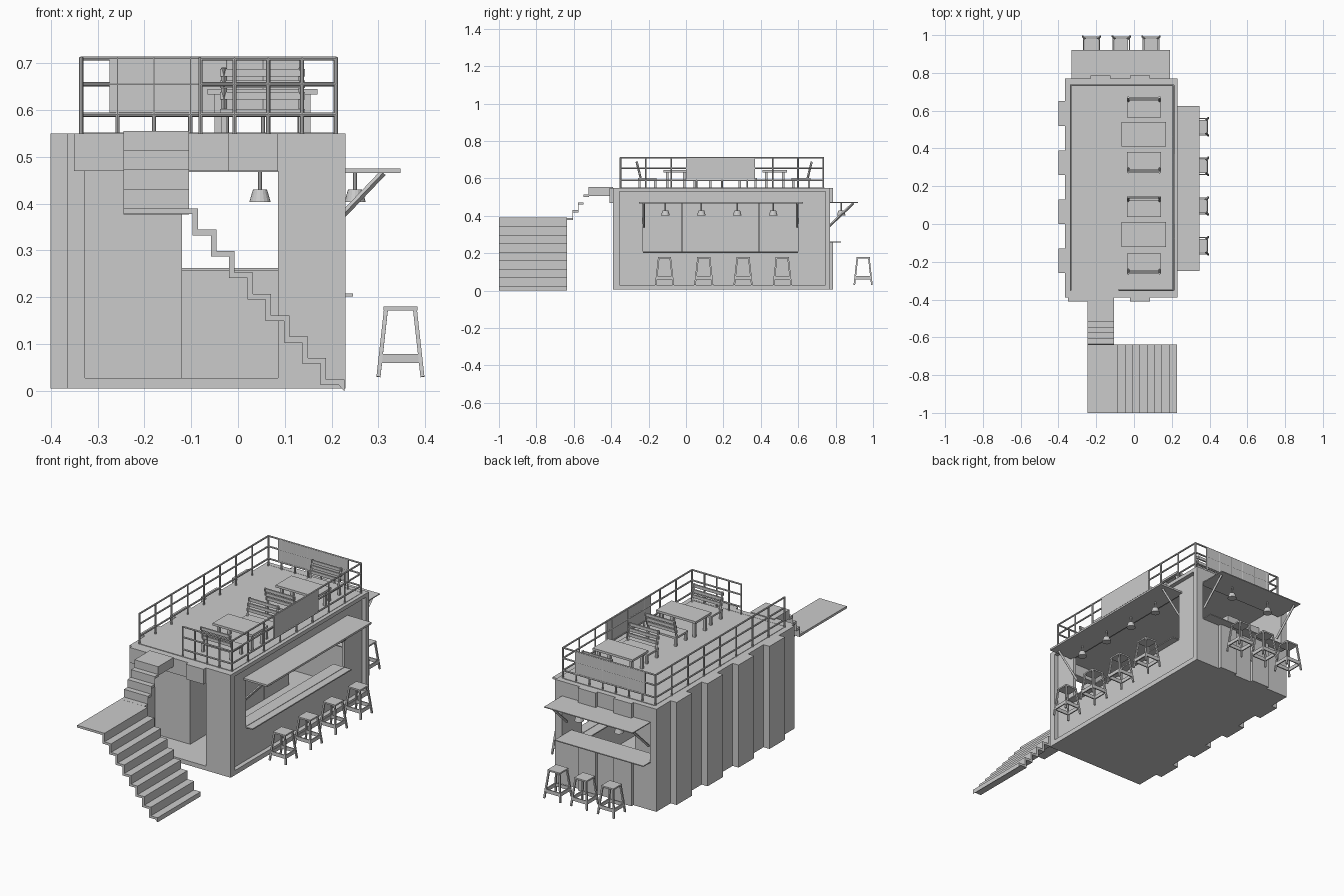
import bpy, bmesh
from mathutils import Vector

if "Cube" in bpy.data.objects:
    bpy.data.objects.remove(bpy.data.objects["Cube"])


def finish(name, bm):
    bmesh.ops.recalc_face_normals(bm, faces=bm.faces)
    me = bpy.data.meshes.new(name)
    bm.to_mesh(me)
    bm.free()
    ob = bpy.data.objects.new(name, me)
    bpy.context.collection.objects.link(ob)
    return ob


def add_box(bm, x0, x1, y0, y1, z0, z1):
    vs = bmesh.ops.create_cube(bm, size=1)["verts"]
    for v in vs:
        v.co = Vector(((x0 + x1) / 2 + v.co.x * (x1 - x0),
                       (y0 + y1) / 2 + v.co.y * (y1 - y0),
                       (z0 + z1) / 2 + v.co.z * (z1 - z0)))


def boxes(name, *dims):
    bm = bmesh.new()
    for d in dims:
        add_box(bm, *d)
    return finish(name, bm)


def add_bar(bm, a, b, r, sides=8, r2=None):
    a, b = Vector(a), Vector(b)
    m = (b - a).to_track_quat('Z', 'Y').to_matrix().to_4x4()
    m.translation = (a + b) / 2
    bmesh.ops.create_cone(bm, cap_ends=True, segments=sides, radius1=r,
                          radius2=r if r2 is None else r2, depth=(b - a).length, matrix=m)


def profile_solid(name, pts, to3d, lo, hi):
    # closed 2D outline extruded between two coordinates
    bm = bmesh.new()
    f = bm.faces.new([bm.verts.new(to3d(p, lo)) for p in pts])
    g = bmesh.ops.extrude_face_region(bm, geom=[f])["geom"]
    d = Vector(to3d(pts[0], hi)) - Vector(to3d(pts[0], lo))
    bmesh.ops.translate(bm, vec=d, verts=[v for v in g if isinstance(v, bmesh.types.BMVert)])
    return finish(name, bm)


# container shell
boxes("floor", (-.365, .23, -.39, .77, .005, .028))
boxes("roof", (-.365, .23, -.39, .77, .53, .549))
boxes("deck", (-.335, .21, -.35, .74, .549, .552))
ribs = [(-.365 - .035, -.36, y, y + .13, .005, .55) for y in (-.26, 0, .26, .52)]
boxes("left_wall", (-.365, -.327, -.39, .77, .005, .55), *ribs)
boxes("front_wall", (-.365, -.327, -.39, -.36, .005, .55), (.085, .23, -.39, -.355, .005, .55),
      (-.327, .085, -.39, -.36, .47, .55),
      (-.35, -.245, -.41, -.385, .47, .55), (-.02, .085, -.41, -.385, .47, .55))
boxes("back_wall", (-.365, .23, .745, .77, .005, .26), (-.365, .23, .745, .77, .47, .55),
      (-.365, -.327, .745, .77, .26, .47), (.19, .23, .745, .77, .26, .47),
      *[(x, x + .105, .765, .787, a, b) for x in (-.23, -.02) for a, b in ((.005, .26), (.47, .55))])
boxes("right_panel", (.19, .207, -.36, .75, .02, .21), (.19, .207, -.36, .75, .47, .54),
      (.19, .207, -.36, -.23, .21, .47), (.19, .207, .6, .75, .21, .47))
boxes("right_frame", (.19, .23, .75, .77, .005, .55),
      (.2, .23, -.39, .77, .53, .55), (.2, .23, -.39, .77, .005, .03))

# interior cabinets
boxes("cabinets", *[(-.327, -.12, -.23 + i * .2075, -.024 + i * .2075, .028, .47)
                    for i in range(4)])

# counters and awnings
boxes("right_counter", (.14, .246, -.23, .6, .202, .208))
boxes("back_counter", (-.33, .19, .69, .83, .257, .262))
boxes("right_awning", (.2, .347, -.25, .625, .465, .475))
boxes("back_awning", (-.33, .19, .76, .92, .468, .473))
bm = bmesh.new()
for y in (-.225, .595):
    add_bar(bm, (.19, y, .34), (.31, y, .466), .007, 4)
for x in (-.31, .17):
    add_bar(bm, (x, .755, .335), (x, .895, .468), .007, 4)
finish("awning_struts", bm)

# pendant lamps
bm = bmesh.new()
for x, y in [(.25, -.11 + i * .192) for i in range(4)] + [(.047, .83), (-.187, .83)]:
    add_bar(bm, (x, y, .428), (x, y, .468), .004)
    add_bar(bm, (x, y, .403), (x, y, .43), .023, 16, .015)
finish("lamps", bm)


# bar stools
def stool(cx, cy):
    bm = bmesh.new()
    s = .036
    add_box(bm, cx - s, cx + s, cy - s, cy + s, .172, .18)
    for i in (-1, 1):
        for j in (-1, 1):
            add_bar(bm, (cx + i * .031, cy + j * .031, .174),
                    (cx + i * .047, cy + j * .047, .03), .006, 4)
        e = i * .043
        add_box(bm, cx - .043, cx + .043, cy + e - .003, cy + e + .003, .06, .079)
        add_box(bm, cx + e - .003, cx + e + .003, cy - .043, cy + .043, .06, .079)
    finish("bar_stool", bm)


for y in (-.115, .095, .305, .515):
    stool(.347, y)
for x in (-.225, -.067, .09):
    stool(x, .947)

# lower flight: folded sheet of treads and risers, with landing
run, rise, t = .039, .0457, .012
top, under = [(-.245, .39), (-.085, .39)], []
for i in range(1, 9):
    x, z = -.085 + (i - 1) * run, .39 - i * rise
    top += [(x, z), (x + run, z)]
top.append((top[-1][0], 0))
for x, z in reversed(top[:-1]):
    under.append((x - t, max(z - t, 0)))
under[-1] = (-.245, .39 - t)
profile_solid("lower_stairs", top + under, lambda p, c: (p[0], c, p[1]), -1, -.637)

# upper flight
outer = [(-.39, .555), (-.52, .555)]
for i in range(1, 5):
    y, z = -.52 - (i - 1) * .029, .555 - i * .0413
    outer += [(y, z), (y - .029, z)]
outer.append((-.637, .377))
inner = [(-.605, .377)]
for i in range(3):
    y, z = -.605 + i * .029, .377 + (i + 1) * .0413
    inner += [(y, z), (y + .029, z)]
inner += [(inner[-1][0], .507), (-.39, .507)]
profile_solid("upper_stairs", outer + inner, lambda p, c: (c, p[0], p[1]), -.245, -.105)

# roof railing
bm = bmesh.new()
x0, x1, y0, y1 = -.335, .209, -.35, .734
path = [(x0, y0), (x0, y1), (x1, y1), (x1, y0), (-.08, y0)]
for (ax, ay), (bx, by), n in zip(path, path[1:], (8, 7, 8, 4)):
    for z in (.59, .655, .71):
        add_bar(bm, (ax, ay, z), (bx, by, z), .0045)
    for i in range(n + 1):
        f = i / n
        x, y = ax + (bx - ax) * f, ay + (by - ay) * f
        add_bar(bm, (x, y, .55), (x, y, .712), .0045)
finish("railing", bm)
boxes("railing_boards", (.206, .214, 0, .37, .595, .712), (-.275, .135, .73, .738, .595, .712))

# tables
for y in (-.055, .475):
    boxes("table", (-.065, .17, y - .066, y + .066, .633, .645),
          *[(x, x + .014, y + s * .045 - .007, y + s * .045 + .007, .55, .634)
            for x in (-.05, .141) for s in (-1, 1)])


# benches with slatted, leaning backs
def bench(cy, s):
    bm = bmesh.new()
    add_box(bm, -.038, .143, cy - .05, cy + .05, .592, .602)
    for x in (-.03, .135):
        for e in (-.042, .042):
            add_box(bm, x - .006, x + .006, cy + e - .006, cy + e + .006, .55, .593)
        add_bar(bm, (x, cy + s * .035, .6), (x, cy + s * .057, .69), .006, 4)
    for z in (.63, .655, .68):
        y = cy + s * (.035 + (z - .6) * .245)
        add_box(bm, -.038, .143, y - .004, y + .004, z - .008, z + .008)
    finish("bench", bm)


for y, s in ((.615, 1), (.33, -1), (.087, 1), (-.207, -1)):
    bench(y, s)
